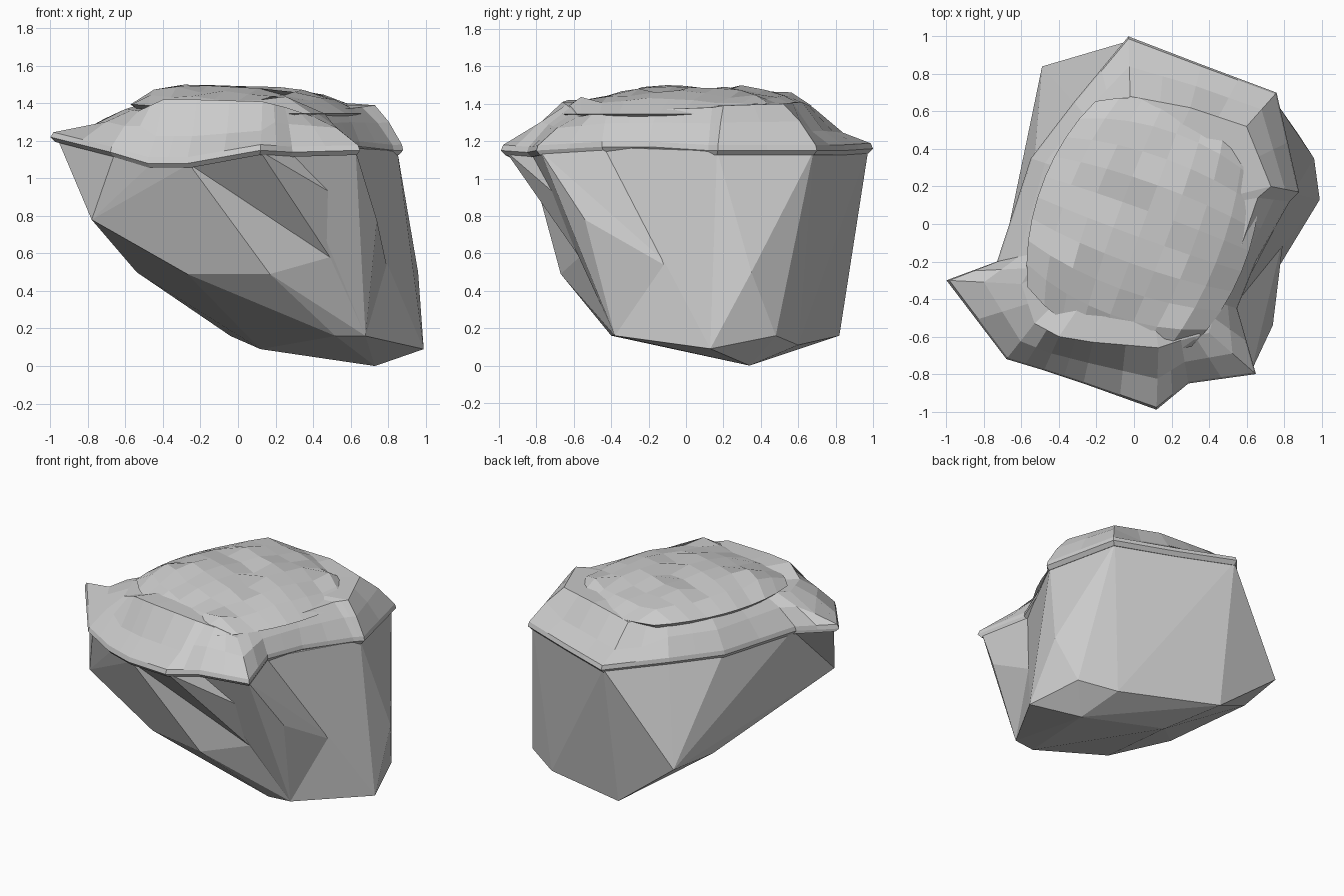
import bpy, bmesh, math, random
from mathutils import Vector

if "Cube" in bpy.data.objects:
    bpy.data.objects.remove(bpy.data.objects["Cube"])

random.seed(4)

# Outline of the cap's overhanging rim, counter-clockwise from the front tip
RIM = [(.12, -.99, 1.15), (.29, -.85, 1.14), (.65, -.80, 1.15), (.55, -.45, 1.17),
       (.65, -.20, 1.17), (.83, .12, 1.15), (.88, .17, 1.15), (.76, .70, 1.15),
       (.36, .85, 1.15), (-.03, 1.0, 1.16), (-.32, .65, 1.16), (-.55, .35, 1.16),
       (-.73, -.20, 1.17), (-1.0, -.30, 1.22), (-.68, -.72, 1.14),
       (-.48, -.78, 1.08), (-.27, -.85, 1.08)]
# Matching shoulder where the slope flattens into the plateau
SHOULDER = [(.13, -.66, 1.41), (.25, -.62, 1.38), (.40, -.58, 1.33), (.45, -.42, 1.36),
            (.56, -.15, 1.37), (.66, .14, 1.38), (.73, .20, 1.39), (.60, .52, 1.40),
            (.30, .62, 1.41), (-.02, .68, 1.38), (-.22, .53, 1.39), (-.40, .30, 1.40),
            (-.50, -.15, 1.40), (-.60, -.32, 1.37), (-.53, -.53, 1.36),
            (-.40, -.60, 1.42), (-.22, -.63, 1.42)]


def finish(name, bm):
    bmesh.ops.recalc_face_normals(bm, faces=bm.faces[:])
    mesh = bpy.data.meshes.new(name)
    bm.to_mesh(mesh)
    bm.free()
    obj = bpy.data.objects.new(name, mesh)
    bpy.context.collection.objects.link(obj)
    return obj


def hull(name, points):
    """Faceted convex chunk of stone."""
    bm = bmesh.new()
    for p in points:
        bm.verts.new(p)
    bmesh.ops.convex_hull(bm, input=bm.verts[:])
    loose = [v for v in bm.verts if not v.link_faces]
    bmesh.ops.delete(bm, geom=loose, context='VERTS')
    return finish(name, bm)


def loft(name, rings, apex, base):
    """Bridge equal-count rings and fan both ends to a point."""
    bm = bmesh.new()
    loops = [[bm.verts.new(p) for p in r] for r in rings]
    n = len(rings[0])
    top, bottom = bm.verts.new(apex), bm.verts.new(base)
    for i in range(n):
        j = (i + 1) % n
        for a, b in zip(loops, loops[1:]):
            bm.faces.new((a[i], a[j], b[j], b[i]))
        bm.faces.new((loops[-1][i], loops[-1][j], top))
        bm.faces.new((loops[0][j], loops[0][i], bottom))
    return finish(name, bm)


def subdivide(loop):
    out = []
    for i, p in enumerate(loop):
        p, q = Vector(p), Vector(loop[(i + 1) % len(loop)])
        out += [p, (p + q) / 2]
    return out


def under_rim(*ids):
    return [(RIM[i][0] * .965, RIM[i][1] * .975, RIM[i][2] - .003) for i in ids]


def union(target, others):
    """Fuse the parts so no surfaces are left inside the stone."""
    bpy.context.view_layer.objects.active = target
    for o in others:
        mod = target.modifiers.new("union", 'BOOLEAN')
        mod.operation, mod.solver, mod.object = 'UNION', 'EXACT', o
        bpy.ops.object.modifier_apply(modifier=mod.name)
        bpy.data.objects.remove(o)


# Main stone, tapering down to an off-centre base
body_low = [(-.78, -.56, .78), (-.27, -.58, .49), (.17, -.67, .49), (-.54, .47, .50),
            (-.49, .84, .51), (-.04, .82, .16), (.52, -.40, .16), (.68, -.38, .16),
            (.99, .13, .09), (.96, .35, .50), (.875, .48, .16), (.64, .60, .11),
            (.73, .34, 0), (.12, .45, .09), (.49, -.57, .58), (0, 0, 1.26)]
body = hull("rock", body_low + under_rim(3, 4, 5, 6, 7, 8, 9, 10, 11, 12, 14, 15, 16))

# Ridges that carry the projecting corners of the cap
front = hull("front_ridge",
             [(.49, -.57, .58), (.74, -.54, .78), (.2, -.4, 1.2)] + under_rim(0, 1, 16))
corner = hull("front_right_ridge",
              [(.74, -.54, .78), (.49, -.57, .58), (.68, -.38, .16), (.80, -.05, .50),
               (.2, -.4, 1.2)] + under_rim(1, 2, 3))
left = hull("left_ridge",
            [(-.78, -.56, .78), (-.27, -.50, .6), (-.3, -.2, 1.2)] + under_rim(12, 13, 14))

# Cap: thin lip and bulging slope
rim, shoulder = subdivide(RIM), subdivide(SHOULDER)
lip_low = [Vector((p.x * .975, p.y * .975, p.z - .025)) for p in rim]
lip_top = [p.lerp(s, .04) + Vector((0, 0, .02)) for p, s in zip(rim, shoulder)]
slope = []
for p, s in zip(rim, shoulder):
    pointed = (p - s).length > .38 or p.y > .75
    slope.append(p.lerp(s, .5) + Vector((0, 0, -.025 if pointed else .03)))
cap = loft("cap", [lip_low, rim, lip_top, slope, shoulder], (.03, .03, 1.40), (0, 0, 1.14))

# Weathered top: a turned grid of uneven facets that sinks into the slope
turn = math.radians(-20)
bm = bmesh.new()
bmesh.ops.create_grid(bm, x_segments=8, y_segments=9, size=1)
for v in bm.verts:
    a, b = v.co.x, v.co.y
    edge = max(abs(a), abs(b))
    # pull square corners in so the patch follows the rounded shoulder
    x = .58 * a * math.sqrt(1 - .36 * b * b)
    y = .66 * b * math.sqrt(1 - .36 * a * a)
    z = 1.475 - .025 * a - .105 * edge ** 4
    if edge < .95:
        z += random.uniform(-.022, .022)
    v.co = (.05 + x * math.cos(turn) - y * math.sin(turn),
            x * math.sin(turn) + y * math.cos(turn), z)
ext = bmesh.ops.extrude_face_region(bm, geom=bm.faces[:], use_keep_orig=True)
for v in ext["geom"]:
    if isinstance(v, bmesh.types.BMVert):
        v.co = (v.co.x * .7, v.co.y * .7, 1.25)
plateau = finish("plateau", bm)

union(body, [front, corner, left])
union(cap, [plateau])
union(body, [cap])
